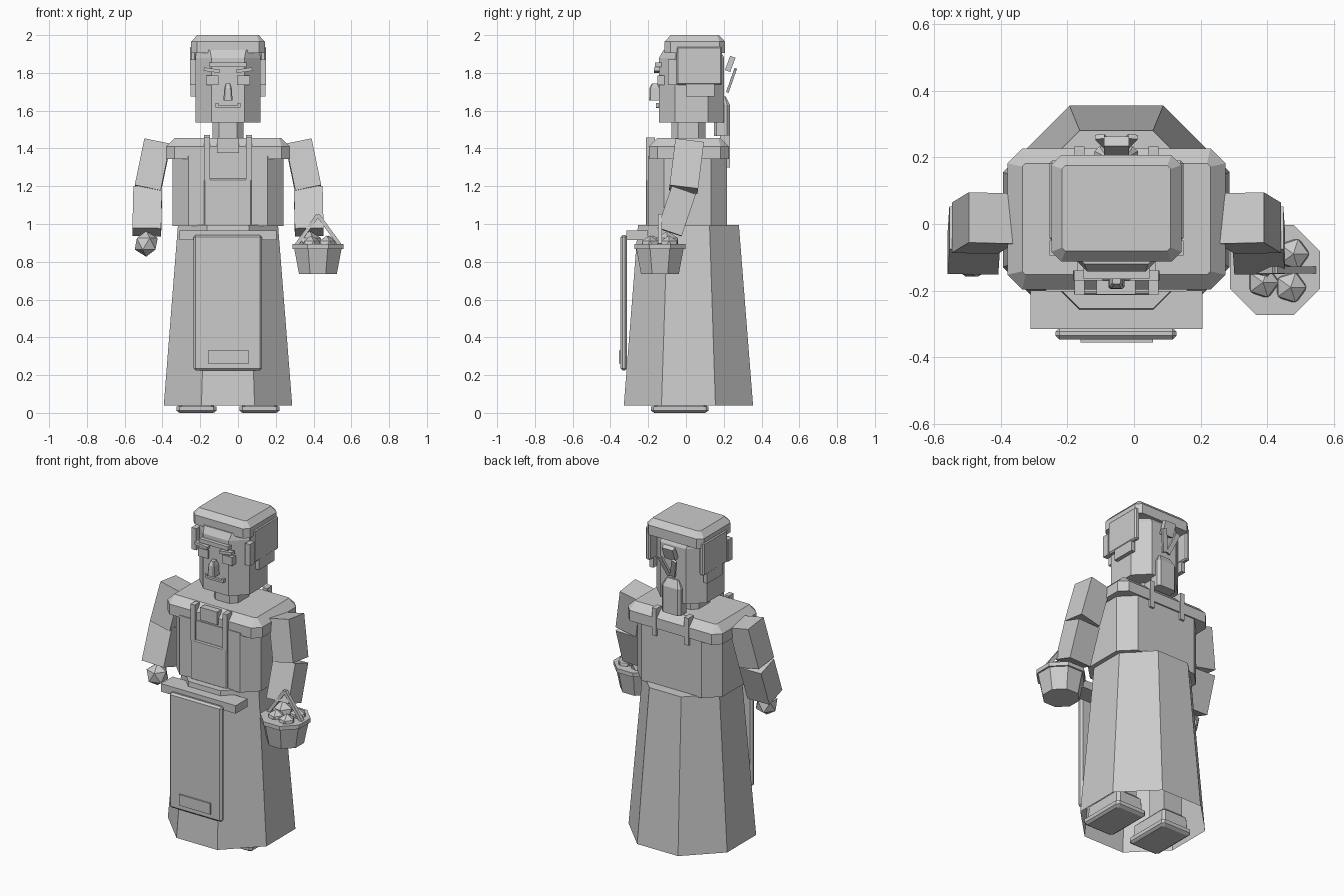
import bpy, bmesh
from mathutils import Vector, Matrix

cube = bpy.data.objects.get("Cube")
if cube:
    bpy.data.objects.remove(cube, do_unlink=True)

grey = bpy.data.materials.new("plain_grey")
grey.use_nodes = True
colour = (0.6, 0.6, 0.6, 1)
grey.diffuse_color = colour
grey.node_tree.nodes["Principled BSDF"].inputs["Base Color"].default_value = colour

CX, CY = -0.053, 0.013      # body axis
OCT = 0.586                 # corner cut that makes a square a regular octagon


def finish(name, bm):
    bmesh.ops.recalc_face_normals(bm, faces=bm.faces[:])
    mesh = bpy.data.meshes.new(name)
    bm.to_mesh(mesh)
    bm.free()
    mesh.materials.append(grey)
    obj = bpy.data.objects.new(name, mesh)
    bpy.context.collection.objects.link(obj)
    return obj


def loft(name, cx, cy, rings, bottom=True):
    """Stack of corner-cut rectangles; each ring is (z, half x, half y, cut)."""
    bm = bmesh.new()
    loops = []
    for z, a, b, c in rings:
        pts = [(a, c - b), (a, b - c), (a - c, b), (c - a, b),
               (-a, b - c), (-a, c - b), (c - a, -b), (a - c, -b)]
        loops.append([bm.verts.new((cx + x, cy + y, z)) for x, y in pts])
    for low, high in zip(loops, loops[1:]):
        for i in range(8):
            j = (i + 1) % 8
            bm.faces.new((low[i], low[j], high[j], high[i]))
    bm.faces.new(loops[-1])
    if bottom:
        bm.faces.new(loops[0][::-1])
    return finish(name, bm)


def box(name, x, y, z, bevel=0):
    """Box from (min, max) ranges, with optional chamfered edges."""
    bm = bmesh.new()
    bmesh.ops.create_cube(bm, size=1)
    for v in bm.verts:
        v.co = Vector([(lo + hi) / 2 + k * (hi - lo)
                       for k, (lo, hi) in zip(v.co, (x, y, z))])
    if bevel:
        bmesh.ops.bevel(bm, geom=bm.edges[:], offset=bevel, segments=1, affect='EDGES')
    return finish(name, bm)


def bar(name, start, end, width, depth):
    """Rectangular bar running between two points."""
    p, q = Vector(start), Vector(end)
    w = (q - p).normalized()
    v = w.cross(Vector((1, 0, 0))).normalized()
    u = v.cross(w)
    frame = Matrix((u * width, v * depth, q - p)).transposed().to_4x4()
    bm = bmesh.new()
    bmesh.ops.create_cube(bm, size=1,
                          matrix=Matrix.Translation((p + q) / 2) @ frame)
    return finish(name, bm)


def ball(name, centre, radius):
    bm = bmesh.new()
    bmesh.ops.create_icosphere(bm, subdivisions=1, radius=radius,
                               matrix=Matrix.Translation(centre))
    return finish(name, bm)


def both(x):
    """Mirror a distance from the body axis to both sides."""
    return (("right", CX - x, -1), ("left", CX + x, 1))


# Skirt, torso and shoulders
loft("skirt", CX, CY, [(0.04, 0.34, 0.342, 0.34 * OCT),
                       (0.995, 0.265, 0.267, 0.265 * OCT)], bottom=False)
loft("torso", CX, 0.008, [(0.99, 0.293, 0.21, 0.085), (1.36, 0.293, 0.21, 0.085)])
loft("shoulders", CX, 0.015, [(1.345, 0.327, 0.212, 0.045),
                              (1.41, 0.327, 0.212, 0.045),
                              (1.455, 0.282, 0.167, 0.01)])

# Shoes and legs
for side, x, s in both(0.167):
    loft(side + "_sole", x, -0.033, [(0, 0.09, 0.135, 0.01), (0.012, 0.106, 0.153, 0.015),
                                     (0.035, 0.106, 0.153, 0.015)])
    loft(side + "_shoe", x, -0.03, [(0.035, 0.094, 0.14, 0.015), (0.11, 0.09, 0.135, 0.015),
                                    (0.13, 0.07, 0.115, 0.015)])
    box(side + "_leg", (x - 0.065, x + 0.065), (-0.05, 0.08), (0.1, 0.95))

# Apron with belt, bib, pocket and straps
box("apron_belt", (-0.31, 0.205), (-0.315, -0.2), (0.915, 0.965))
box("apron_panel", (-0.235, 0.127), (-0.346, -0.312), (0.225, 0.942), 0.011)
box("apron_pocket", (-0.16, 0.057), (-0.355, -0.34), (0.262, 0.33))
box("apron_bib", (-0.18, 0.072), (-0.213, -0.19), (0.99, 1.24), 0.006)
for side, x, s in both(0.111):
    box(side + "_front_strap", (x - 0.015, x + 0.015), (-0.213, -0.165), (1.23, 1.458))
    box(side + "_back_strap", (x - 0.015, x + 0.015), (0.18, 0.232), (1.3, 1.47))
box("collar", (-0.112, 0.004), (-0.212, -0.17), (1.375, 1.455))

# Neck and head
loft("neck", CX, 0.012, [(1.44, 0.083, 0.09, 0.035), (1.56, 0.083, 0.09, 0.035)])
loft("head", CX, 0.03, [(1.537, 0.173, 0.172, 0.085), (1.88, 0.173, 0.172, 0.085),
                        (1.92, 0.165, 0.15, 0.07)])

# Hair cap, side locks and back lock
loft("hair_cap", CX, 0.047, [(1.905, 0.195, 0.16, 0.03), (1.965, 0.195, 0.16, 0.03),
                             (2.0, 0.163, 0.128, 0.01)])
for side, x, s in both(0.185):
    span = (x - 0.016, x + 0.016)
    box(side + "_hair_side", span, (-0.05, 0.19), (1.735, 1.94), 0.008)
    box(side + "_hair_front", span, (-0.095, -0.05), (1.735, 1.87))
    box(side + "_hair_lower", (x - 0.013, x + 0.013), (0.0, 0.15), (1.675, 1.74))
loft("back_lock", CX, 0.19, [(1.465, 0.065, 0.043, 0.015), (1.63, 0.065, 0.043, 0.015),
                             (1.675, 0.04, 0.02, 0.005)])

# Ribbon: tilted knot over two tails meeting in a V
bar("ribbon_knot", (CX, 0.22, 1.81), (CX, 0.248, 1.885), 0.075, 0.03)
for side, x, s in both(0.05):
    bar(side + "_ribbon_tail", (CX + s * 0.01, 0.22, 1.7), (x, 0.262, 1.82), 0.03, 0.014)

# Face
box("fringe", (-0.152, 0.046), (-0.165, -0.13), (1.83, 1.855))
for side, x, s in both(0.083):
    bar(side + "_brow", (x - s * 0.04, -0.155, 1.808), (x + s * 0.045, -0.155, 1.82),
        0.018, 0.03)
    box(side + "_eye", (x - 0.034, x + 0.034), (-0.15, -0.09), (1.735, 1.787))
    box(side + "_mouth_corner", (CX + s * 0.058 - 0.007, CX + s * 0.058 + 0.007),
        (-0.158, -0.13), (1.618, 1.64))
loft("nose", CX, -0.165, [(1.655, 0.024, 0.03, 0.006), (1.72, 0.02, 0.028, 0.006),
                          (1.745, 0.012, 0.015, 0.004)])
box("mouth", (-0.108, 0.002), (-0.158, -0.13), (1.615, 1.628))

# Arms and hands
for side, x, s in both(0.374):
    elbow = CX + s * 0.425
    bar(side + "_upper_arm", (x, 0.018, 1.43), (elbow, -0.013, 1.183), 0.14, 0.152)
    bar(side + "_forearm", (elbow, -0.012, 1.178), (CX + s * 0.43, -0.087, 0.957), 0.152, 0.135)
    ball(side + "_hand", (CX + s * 0.433, -0.1, 0.895), 0.068)

# Basket with handle and eggs
BX, BY = 0.423, -0.138
loft("basket", BX, BY, [(0.735, 0.1, 0.1, 0.1 * OCT), (0.868, 0.125, 0.125, 0.125 * OCT),
                        (0.868, 0.135, 0.135, 0.135 * OCT), (0.893, 0.135, 0.135, 0.135 * OCT)])
for side, end in (("right", 0.31), ("left", 0.538)):
    bar(side + "_basket_handle", (BX, BY, 1.048), (end, BY, 0.89), 0.02, 0.022)
for i, (x, y) in enumerate(((0.478, -0.09), (0.387, -0.175), (0.47, -0.19))):
    ball("egg_%d" % (i + 1), (x, y, 0.887), 0.052)
